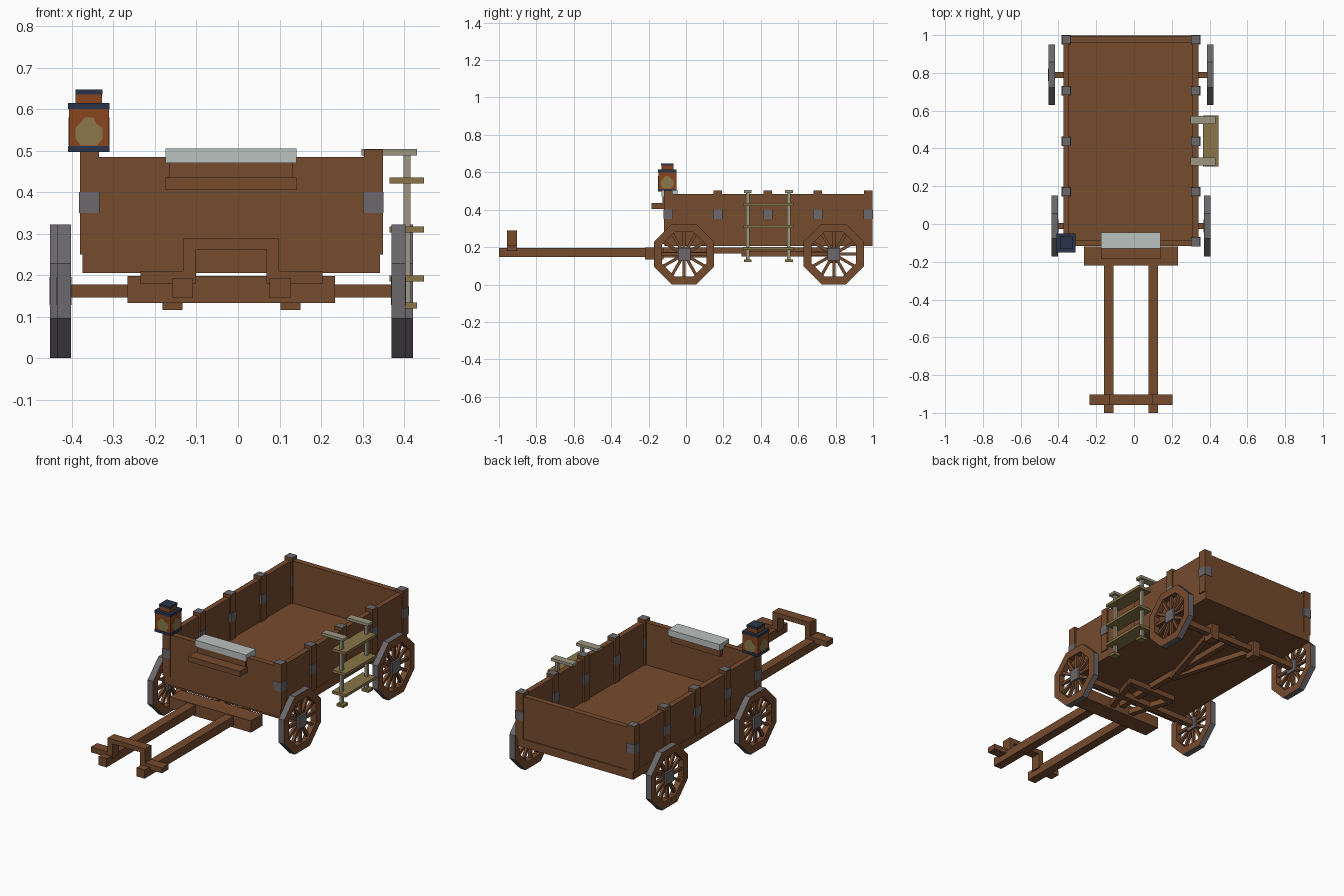
import bpy, bmesh
from math import pi, cos, sin
from mathutils import Vector, Matrix

cube = bpy.data.objects.get("Cube")
if cube:
    bpy.data.objects.remove(cube)


def material(name, r, g, b):
    m = bpy.data.materials.new(name)
    m.use_nodes = True
    m.diffuse_color = (r, g, b, 1)
    bsdf = next(n for n in m.node_tree.nodes if n.type == 'BSDF_PRINCIPLED')
    bsdf.inputs["Base Color"].default_value = (r, g, b, 1)
    bsdf.inputs["Roughness"].default_value = 0.9
    return m


wood = material("brown wood", 0.18, 0.07, 0.027)
iron = material("grey iron", 0.15, 0.14, 0.15)
pale = material("pale cushion", 0.5, 0.54, 0.53)
navy = material("navy metal", 0.024, 0.034, 0.07)
amber = material("amber glass", 0.25, 0.06, 0.013)
flame = material("yellow flame", 0.26, 0.19, 0.07)
plank = material("olive plank", 0.25, 0.18, 0.065)
rope = material("pale rail", 0.34, 0.31, 0.22)

CX = -0.016  # centre line of the wagon


def finish(name, bm, *mats):
    bmesh.ops.recalc_face_normals(bm, faces=bm.faces)
    me = bpy.data.meshes.new(name)
    bm.to_mesh(me)
    bm.free()
    for m in mats:
        me.materials.append(m)
    ob = bpy.data.objects.new(name, me)
    bpy.context.scene.collection.objects.link(ob)
    return ob


def add_box(bm, x, y, z):
    size = Matrix.Diagonal((x[1] - x[0], y[1] - y[0], z[1] - z[0], 1))
    mid = Matrix.Translation((sum(x) / 2, sum(y) / 2, sum(z) / 2))
    return bmesh.ops.create_cube(bm, size=1, matrix=mid @ size)


def box(name, x, y, z, mat=wood):
    bm = bmesh.new()
    add_box(bm, x, y, z)
    return finish(name, bm, mat)


def span(c, w):
    return (c - w / 2, c + w / 2)


def beam(name, a, b, w, mat=wood):
    a, b = Vector(a), Vector(b)
    d = b - a
    bm = bmesh.new()
    m = Matrix.Translation((a + b) / 2) @ d.to_track_quat('Y', 'Z').to_matrix().to_4x4()
    bmesh.ops.create_cube(bm, size=1, matrix=m @ Matrix.Diagonal((w, d.length, w, 1)))
    return finish(name, bm, mat)


# Wagon bed
box("floor", (-0.374, 0.342), (-0.115, 0.998), (0.205, 0.25))
for side, name in ((-1, "right_wall"), (1, "left_wall")):
    x = CX + side * 0.342
    box(name, span(x, 0.03), (-0.1, 0.98), (0.25, 0.485))
for y, name in ((-0.1, "front_wall"), (0.977, "back_wall")):
    box(name + "_lower", (-0.345, 0.313), span(y, 0.032), (0.25, 0.4))
    box(name + "_upper", (-0.345, 0.313), span(y, 0.032), (0.4, 0.485))

# Posts with iron tops and bands
for i, y in enumerate((-0.095, 0.17, 0.437, 0.705, 0.975)):
    for side in (-1, 1):
        x = CX + side * 0.342
        post = box(f"post_{i}_{side}", span(x, 0.046), span(y, 0.046), (0.25, 0.503))
        post.data.materials.append(iron)
        for f in post.data.polygons:
            f.material_index = int(f.normal.z > 0.5)
        box(f"post_band_{i}_{side}", span(x, 0.05), span(y, 0.05), (0.35, 0.4), iron)

# Driver's bench and footboard
box("seat_cushion", (-0.175, 0.141), (-0.13, -0.045), (0.47, 0.505), pale)
box("seat_support", (-0.166, 0.133), (-0.125, -0.06), (0.43, 0.47))
box("footboard", (-0.175, 0.141), (-0.185, -0.11), (0.405, 0.435))

# Lantern on the right front post
LX, LY = -0.359, -0.1
for name, w, z, m in (("base", 0.1, (0.497, 0.511), navy), ("glass", 0.096, (0.511, 0.6), amber),
                      ("roof", 0.1, (0.6, 0.615), navy), ("neck", 0.064, (0.615, 0.635), amber),
                      ("cap", 0.066, (0.635, 0.648), navy)):
    box("lantern_" + name, span(LX, w), span(LY, w), z, m)
flame_profile = [(-0.02, 0.513), (0.02, 0.513), (0.033, 0.53), (0.033, 0.555), (0.018, 0.565),
                 (0.01, 0.58), (-0.01, 0.58), (-0.022, 0.565), (-0.033, 0.555), (-0.033, 0.53)]
for i in range(4):
    bm = bmesh.new()
    face = bm.faces.new([bm.verts.new((u, -0.0475, z)) for u, z in flame_profile])
    out = bmesh.ops.extrude_face_region(bm, geom=[face])["geom"]
    bmesh.ops.translate(bm, vec=(0, -0.002, 0), verts=[v for v in out if isinstance(v, bmesh.types.BMVert)])
    bm.transform(Matrix.Translation((LX, LY, 0)) @ Matrix.Rotation(i * pi / 2, 4, 'Z'))
    finish(f"lantern_flame_{i}", bm, flame)


# Octagonal wheels: wooden rim with iron tread, twelve spokes, iron hub
def wheel(name, x, y, z=0.162):
    bm = bmesh.new()
    w, rings = 0.017, []
    for k in range(8):
        a = (k + 0.5) * pi / 4
        rings.append([bm.verts.new((sx, r * cos(a), r * sin(a)))
                      for sx, r in ((-w, 0.174), (w, 0.174), (w, 0.129), (-w, 0.129))])
    for k in range(8):
        p, q = rings[k], rings[(k + 1) % 8]
        for j in range(4):
            n = (j + 1) % 4
            f = bm.faces.new((p[j], p[n], q[n], q[j]))
            f.material_index = int(j == 0)
    for k in range(12):
        spoke = add_box(bm, (-0.008, 0.008), (0.02, 0.13), (-0.008, 0.008))
        bmesh.ops.rotate(bm, verts=spoke["verts"], cent=(0, 0, 0),
                         matrix=Matrix.Rotation(k * pi / 6, 3, 'X'))
    bm.transform(Matrix.Translation((x, y, z)))
    finish(name, bm, wood, iron)
    box(name + "_hub", span(x, 0.036), span(y, 0.068), span(z, 0.068), iron)


for end, y, off in (("front", -0.01, 0.403), ("back", 0.79, 0.42)):
    for side, label in ((-1, "right"), (1, "left")):
        wheel(f"{end}_{label}_wheel", CX + side * off, y)
    box(end + "_axle", span(CX, 2 * off), span(y, 0.032), (0.146, 0.178))

# Undercarriage
box("front_bolster", (-0.266, 0.234), (-0.22, -0.12), (0.133, 0.198))
box("perch_pole", span(CX, 0.032), (-0.13, 0.8), (0.165, 0.198))
box("hound_crossbar", span(CX, 0.3), (0.1, 0.135), (0.15, 0.18))
for side in (-1, 1):
    x = CX + side * 0.142
    box(f"axle_block_{side}", span(x, 0.048), span(0.79, 0.06), (0.116, 0.205))
    beam(f"rear_brace_{side}", (x, 0.77, 0.165), (CX, 0.3, 0.165), 0.03)
    beam(f"front_hound_{side}", (CX + side * 0.06, -0.13, 0.16), (x, 0.12, 0.16), 0.03)

# Shafts with a raised yoke near their tips
for side in (-1, 1):
    x = CX + side * 0.117
    box(f"shaft_{side}", span(x, 0.05), (-1, -0.15), (0.146, 0.194))
    box(f"yoke_foot_{side}", span(CX + side * 0.152, 0.134), span(-0.93, 0.055), (0.18, 0.21))
    box(f"yoke_upright_{side}", span(CX + side * 0.1, 0.03), span(-0.93, 0.055), (0.21, 0.262))
box("yoke_bar", span(CX, 0.23), span(-0.93, 0.055), (0.262, 0.288))

# Ladder hanging on the left wall
for i, y in enumerate((0.33, 0.55)):
    box(f"ladder_rail_{i}", (0.399, 0.415), span(y, 0.018), (0.13, 0.495), rope)
    box(f"ladder_hook_{i}", (0.298, 0.431), span(y, 0.042), (0.489, 0.504), rope)
    box(f"ladder_foot_{i}", (0.39, 0.431), span(y, 0.042), (0.12, 0.135), plank)
for i, z in enumerate((0.192, 0.31, 0.428)):
    box(f"ladder_step_{i}", (0.365, 0.448), (0.305, 0.575), span(z, 0.015), plank)
